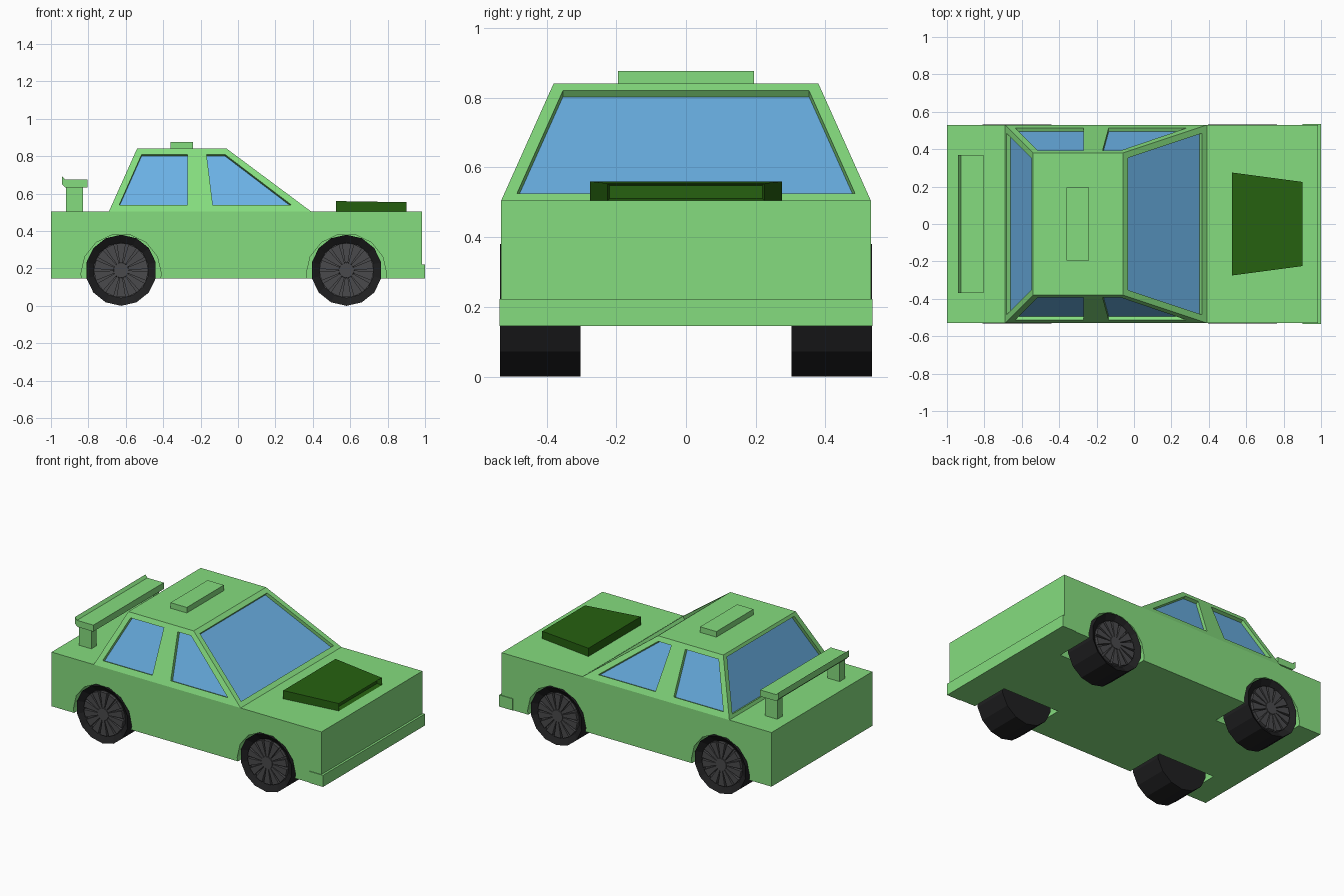
import bpy
import bmesh
import math
from mathutils import Vector

cube = bpy.data.objects.get("Cube")
if cube:
    bpy.data.objects.remove(cube, do_unlink=True)


def material(name, r, g, b):
    mat = bpy.data.materials.new(name)
    mat.use_nodes = True
    mat.diffuse_color = (r, g, b, 1)
    mat.node_tree.nodes["Principled BSDF"].inputs["Base Color"].default_value = (r, g, b, 1)
    return mat


GREEN = material("light green paint", 0.235, 0.72, 0.21)
GLASS = material("blue glass", 0.145, 0.44, 0.78)
DARK = material("dark green", 0.019, 0.12, 0.005)
RUBBER = material("black rubber", 0.014, 0.014, 0.015)
RIM = material("grey rim", 0.068, 0.068, 0.072)


def finish(name, bm, mats):
    bmesh.ops.recalc_face_normals(bm, faces=bm.faces)
    mesh = bpy.data.meshes.new(name)
    bm.to_mesh(mesh)
    bm.free()
    obj = bpy.data.objects.new(name, mesh)
    for mat in mats:
        mesh.materials.append(mat)
    bpy.context.collection.objects.link(obj)
    return obj


def add_loft(bm, ring_a, ring_b):
    """Solid between two matching rings; returns the cap on ring_b."""
    a = [bm.verts.new(p) for p in ring_a]
    b = [bm.verts.new(p) for p in ring_b]
    bm.faces.new(a)
    cap = bm.faces.new(b)
    for i in range(len(a)):
        j = (i + 1) % len(a)
        bm.faces.new((a[i], a[j], b[j], b[i]))
    return cap


def loft(name, ring_a, ring_b, mats, cap_mat=0):
    bm = bmesh.new()
    add_loft(bm, ring_a, ring_b).material_index = cap_mat
    return finish(name, bm, mats)


def rect(x0, x1, y, z):
    return [(x0, -y, z), (x1, -y, z), (x1, y, z), (x0, y, z)]


def box(name, x0, x1, y, z0, z1, mat):
    return loft(name, rect(x0, x1, y, z0), rect(x0, x1, y, z1), [mat])


def side_prism(name, profile, y0, y1, mat):
    return loft(name, [(x, y0, z) for x, z in profile],
                [(x, y1, z) for x, z in profile], [mat])


def cut(target, cutter):
    cutter.hide_render = True
    mod = target.modifiers.new("cut", "BOOLEAN")
    mod.operation = "DIFFERENCE"
    mod.solver = "EXACT"
    mod.object = cutter
    bpy.context.view_layer.objects.active = target
    bpy.ops.object.modifier_apply(modifier=mod.name)
    bpy.data.objects.remove(cutter, do_unlink=True)


WHEEL_X = (-0.625, 0.58)
SIDES = 14

# Lower body with wheel wells
body = box("body", -1, 0.985, 0.53, 0.145, 0.505, GREEN)
for cx in WHEEL_X:
    for s in (-1, 1):
        arch = [(cx + 0.215 * math.cos(math.tau * i / SIDES),
                 0.17 + 0.215 * math.sin(math.tau * i / SIDES)) for i in range(SIDES)]
        cut(body, side_prism("well_cutter", arch, s * 0.26, s * 0.6, GREEN))
box("front_bumper", 0.9, 1, 0.535, 0.145, 0.222, GREEN)

# Cabin with recessed windows
Z0, Z1 = 0.505, 0.84
X_BACK, X_FRONT = (-0.69, -0.54), (0.39, -0.06)
HALF_Y = (0.53, 0.38)
cabin = loft("cabin", rect(X_BACK[0], X_FRONT[0], HALF_Y[0], Z0),
             rect(X_BACK[1], X_FRONT[1], HALF_Y[1], Z1), [GREEN, GLASS])


def slope(ends, z):
    return ends[0] + (ends[1] - ends[0]) * (z - Z0) / (Z1 - Z0)


def cut_window(points, outward):
    pts = [Vector(p) for p in points]
    n = (pts[1] - pts[0]).cross(pts[2] - pts[0]).normalized()
    if n.dot(Vector(outward)) < 0:
        n = -n
    cut(cabin, loft("window_cutter", [p + n * 0.05 for p in pts],
                    [p - n * 0.022 for p in pts], [GREEN, GLASS], 1))


side_windows = (
    [(-0.635, 0.54), (-0.27, 0.54), (-0.27, 0.81), (-0.515, 0.81)],
    [(-0.135, 0.54), (0.285, 0.54), (-0.07, 0.81), (-0.168, 0.81)],
)
for s in (-1, 1):
    for outline in side_windows:
        cut_window([(x, s * slope(HALF_Y, z), z) for x, z in outline], (0, s, 0))
end_outline = [(-0.485, 0.525), (0.485, 0.525), (0.353, 0.82), (-0.353, 0.82)]
for ends, direction in ((X_FRONT, 1), (X_BACK, -1)):
    cut_window([(slope(ends, z), y, z) for y, z in end_outline], (direction, 0, 0))

box("roof_vent", -0.36, -0.24, 0.195, Z1, 0.877, GREEN)

# Hood scoop, tapering forward, with a recessed mouth
bm = bmesh.new()
mouth = add_loft(bm, [(0.525, y, z) for y, z in ((-0.275, Z0), (0.275, Z0), (0.275, 0.56), (-0.275, 0.56))],
                 [(0.9, y, z) for y, z in ((-0.225, Z0), (0.225, Z0), (0.225, 0.554), (-0.225, 0.554))])
bmesh.ops.recalc_face_normals(bm, faces=bm.faces)
bmesh.ops.inset_region(bm, faces=[mouth], thickness=0.008)
bmesh.ops.translate(bm, verts=mouth.verts, vec=(-0.03, 0, 0))
finish("hood_scoop", bm, [DARK])

# Rear spoiler
wing = [(-0.94, 0.693), (-0.94, 0.65), (-0.922, 0.632), (-0.805, 0.632),
        (-0.805, 0.675), (-0.925, 0.675)]
side_prism("spoiler_wing", wing, -0.37, 0.37, GREEN)
post = [(-0.92, 0.5), (-0.83, 0.5), (-0.83, 0.64), (-0.92, 0.64)]
for s, side in ((-1, "right"), (1, "left")):
    side_prism("spoiler_post_" + side, post, s * 0.3, s * 0.355, GREEN)


# Wheels: tyre with dished face, spokes and hub
def wheel(name, cx, s):
    def at(radius, turn, y):
        a = math.tau * turn / SIDES - math.pi / 2
        return (cx + radius * math.cos(a), s * y, 0.19 + radius * math.sin(a))

    def ring(radius, y):
        return [at(radius, i, y) for i in range(SIDES)]

    bm = bmesh.new()
    face = add_loft(bm, ring(0.19, 0.303), ring(0.19, 0.533))
    bmesh.ops.recalc_face_normals(bm, faces=bm.faces)
    bmesh.ops.inset_region(bm, faces=[face], thickness=0.042)
    bmesh.ops.translate(bm, verts=face.verts, vec=(0, -s * 0.03, 0))
    face.material_index = 1
    finish(name + "_tyre", bm, [RUBBER, RIM])

    bm = bmesh.new()
    for i in range(SIDES):
        spoke = [(0.03, i - 0.45), (0.145, i - 0.38), (0.145, i + 0.38), (0.03, i + 0.45)]
        add_loft(bm, [at(r, t, 0.5) for r, t in spoke], [at(r, t, 0.522) for r, t in spoke])
    add_loft(bm, ring(0.045, 0.5), ring(0.04, 0.526))
    finish(name + "_spokes", bm, [RIM])


for cx, end in zip(WHEEL_X, ("rear", "front")):
    for s, side in ((-1, "right"), (1, "left")):
        wheel(end + "_" + side + "_wheel", cx, s)
